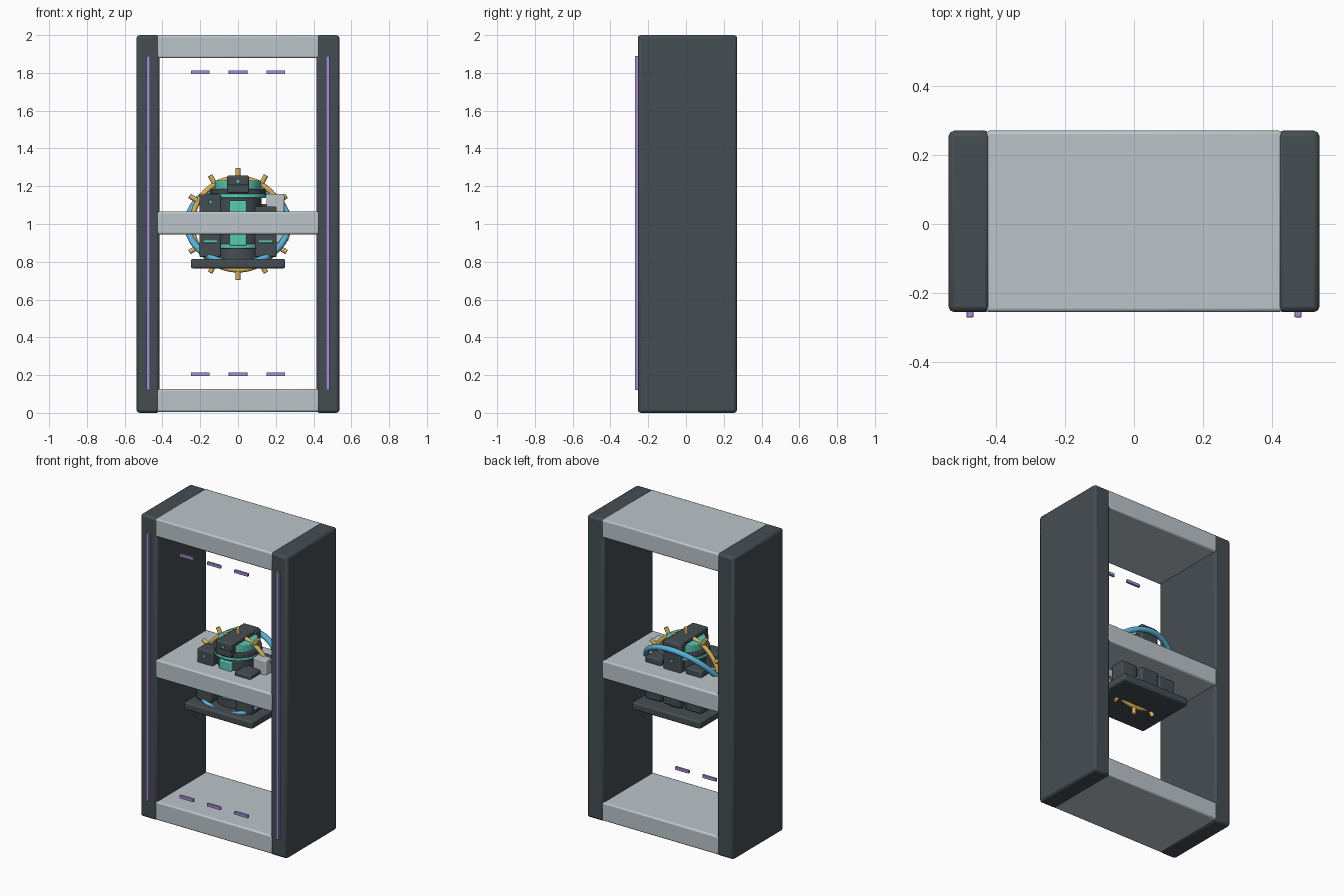
import bpy
from math import sin, cos, pi, radians
from mathutils import Vector

if "Cube" in bpy.data.objects:
    bpy.data.objects.remove(bpy.data.objects["Cube"])


def material(name, rgb):
    m = bpy.data.materials.new(name)
    m.diffuse_color = (*rgb, 1)
    m.use_nodes = True
    m.node_tree.nodes["Principled BSDF"].inputs["Base Color"].default_value = m.diffuse_color
    return m


DARK = material("charcoal", (0.06, 0.075, 0.085))
LIGHT = material("pale_grey", (0.5, 0.56, 0.59))
TEAL = material("teal", (0.1, 0.6, 0.46))
GOLD = material("gold", (0.7, 0.45, 0.1))
BLUE = material("blue", (0.1, 0.43, 0.68))
PURPLE = material("violet", (0.38, 0.27, 0.68))


def finish(name, mat, bevel=0.0):
    o = bpy.context.object
    o.name = name
    o.data.materials.append(mat)
    if bevel:
        b = o.modifiers.new("bevel", "BEVEL")
        b.width = bevel
        b.segments = 2
    bpy.ops.object.shade_smooth_by_angle(angle=radians(35))
    return o


def box(name, x, y, z, mat, bevel=0.006):
    """Box from (min, max) ranges on each axis."""
    c = [(a + b) / 2 for a, b in (x, y, z)]
    bpy.ops.mesh.primitive_cube_add(size=1, location=c)
    o = bpy.context.object
    o.scale = [b - a for a, b in (x, y, z)]
    bpy.ops.object.transform_apply(location=False, rotation=False, scale=True)
    return finish(name, mat, bevel)


def drum(name, r, z0, z1, mat, bevel=0.005):
    bpy.ops.mesh.primitive_cylinder_add(vertices=40, radius=r, depth=z1 - z0,
                                        location=(0, 0, (z0 + z1) / 2))
    return finish(name, mat, bevel)


def ring(name, major, minor, tilt, mat):
    bpy.ops.mesh.primitive_torus_add(major_radius=major, minor_radius=minor,
                                     major_segments=56, minor_segments=12,
                                     location=(0, 0, 1), rotation=(tilt, 0, 0))
    return finish(name, mat)


# Outer frame: two uprights and three shelves
DEPTH = (-0.255, 0.27)
for side, s in (("left", -1), ("right", 1)):
    box(f"{side}_upright", sorted((s * 0.415, s * 0.537)), DEPTH, (0, 2), DARK, 0.016)
    box(f"{side}_light_strip", (s * 0.475 - 0.01, s * 0.475 + 0.01),
        (-0.27, -0.25), (0.12, 1.89), PURPLE, 0.002)
for name, z in (("bottom", (0.005, 0.127)), ("middle", (0.945, 1.066)), ("top", (1.878, 1.998))):
    box(f"{name}_shelf", (-0.43, 0.43), DEPTH, z, LIGHT, 0.01)

# Floating dashes near the top and bottom openings
for z in (0.205, 1.803):
    for x in (-0.2, 0, 0.2):
        box("dash_light", (x - 0.05, x + 0.05), (-0.255, -0.24), (z - 0.01, z + 0.01), PURPLE, 0.002)

# Core: base plate, stacked drums and teal bands
box("base_plate", (-0.25, 0.25), (-0.21, 0.21), (0.765, 0.815), DARK, 0.01)
drum("core_drum", 0.125, 0.81, 1.145, DARK)
drum("lower_teal_band", 0.135, 0.87, 0.895, TEAL)
drum("upper_teal_band", 0.148, 1.138, 1.158, TEAL)
drum("core_cap", 0.145, 1.156, 1.185, DARK)
drum("cap_teal_band", 0.122, 1.18, 1.23, TEAL)
box("front_teal_panel", (-0.045, 0.045), (-0.137, -0.1), (0.885, 1.125), TEAL)

# Top bridge and rear housing
box("top_bridge", (-0.058, 0.058), (-0.155, 0.145), (1.2, 1.257), DARK, 0.01)
box("bridge_nose", (-0.058, 0.058), (-0.155, -0.1), (1.165, 1.21), DARK)
box("rear_housing", (-0.065, 0.065), (0.085, 0.15), (0.83, 1.25), DARK, 0.01)
for name, y, z in (("front_dot", -0.155, 1.225), ("rear_dot", 0.15, 1.13)):
    box(name, (-0.008, 0.008), (y - 0.004, y + 0.004), (z - 0.008, z + 0.008), TEAL, 0.002)

# Side modules around the core
for s in (-1, 1):
    xr = sorted((s * 0.09, s * 0.205))
    box("lower_front_module", xr, (-0.15, -0.03), (0.825, 0.96), DARK, 0.008)
    box("module_teal_line", (s * 0.148 - 0.037, s * 0.148 + 0.037),
        (-0.155, -0.145), (0.9, 0.913), TEAL, 0.002)
    box("rear_module", xr, (0.03, 0.135), (0.825, 1.105), DARK, 0.008)
box("left_tall_module", (-0.205, -0.09), (-0.137, -0.03), (0.95, 1.155), DARK, 0.008)
box("left_module_dot", (-0.155, -0.139), (-0.141, -0.132), (1.11, 1.126), TEAL, 0.002)
box("right_low_module", (0.09, 0.205), (-0.165, -0.04), (0.95, 1.092), DARK, 0.008)
box("right_pale_block", (0.15, 0.245), (-0.06, 0.005), (0.9, 1.16), LIGHT, 0.006)
box("right_blue_tab", (0.24, 0.267), (-0.05, -0.01), (0.91, 1.05), BLUE, 0.004)

# Vertical gold ring with twelve studs, and tilted blue ring
ring("gold_ring", 0.243, 0.014, pi / 2, GOLD)
ring("blue_ring", 0.267, 0.018, radians(52), BLUE)
for i in range(12):
    a = i * pi / 6
    d = Vector((sin(a), 0, cos(a)))
    bpy.ops.mesh.primitive_cylinder_add(vertices=16, radius=0.013, depth=0.05,
                                        location=Vector((0, 0, 1)) + d * 0.272,
                                        rotation=(0, a, 0))
    finish("ring_stud", GOLD, 0.003)
